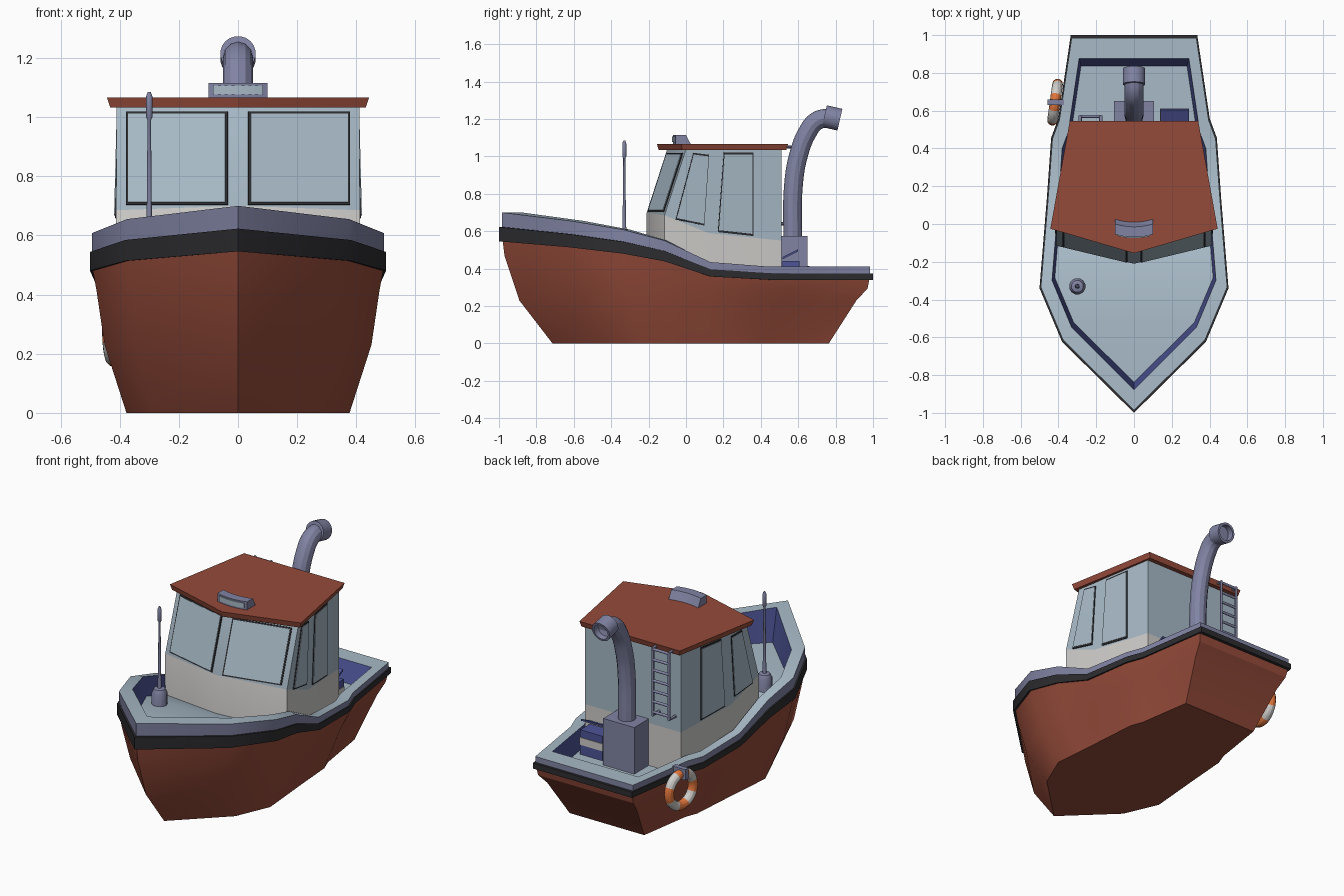
import bpy, bmesh, math
from mathutils import Vector

if "Cube" in bpy.data.objects:
    bpy.data.objects.remove(bpy.data.objects["Cube"])


def material(name, r, g, b):
    m = bpy.data.materials.new(name)
    m.use_nodes = True
    m.diffuse_color = (r, g, b, 1)
    m.node_tree.nodes["Principled BSDF"].inputs["Base Color"].default_value = (r, g, b, 1)
    return m


RED = material("rust red", .30, .07, .042)
PALE = material("pale blue grey", .39, .49, .57)
WHITE = material("off white", .62, .61, .59)
LAVENDER = material("lavender grey", .22, .23, .37)
BLUE = material("deep blue", .075, .09, .31)
BLACK = material("rubber black", .026, .026, .03)
ORANGE = material("buoy orange", .75, .18, .045)


def finish(obj):
    """Smooth shading that keeps hard edges."""
    bpy.ops.object.select_all(action='DESELECT')
    obj.select_set(True)
    bpy.context.view_layer.objects.active = obj
    bpy.ops.object.shade_smooth_by_angle(angle=math.radians(28))
    return obj


def loft(name, rings, mats):
    """Skin a stack of rings; mats is one material, or start cap + bands + end cap."""
    if not isinstance(mats, list):
        mats = [mats] * (len(rings) + 1)
    slots = list(dict.fromkeys(mats))
    bm = bmesh.new()
    loops = [[bm.verts.new(p) for p in ring] for ring in rings]
    n = len(loops[0])
    for a, b, mat in zip(loops, loops[1:], mats[1:]):
        for i in range(n):
            j = (i + 1) % n
            bm.faces.new((a[i], a[j], b[j], b[i])).material_index = slots.index(mat)
    for loop, mat in ((loops[0], mats[0]), (loops[-1], mats[-1])):
        for i in range(n // 2):      # strips across, so a bent cap stays clean
            ids = dict.fromkeys((i, i + 1, n - 1 - i, (n - i) % n))
            bm.faces.new([loop[k] for k in ids]).material_index = slots.index(mat)
    bmesh.ops.recalc_face_normals(bm, faces=bm.faces)
    mesh = bpy.data.meshes.new(name)
    bm.to_mesh(mesh)
    bm.free()
    for m in slots:
        mesh.materials.append(m)
    obj = bpy.data.objects.new(name, mesh)
    bpy.context.collection.objects.link(obj)
    return finish(obj)


def mirrored(pts):
    """Close a half outline with its reflection in x."""
    return pts + [(-x, y, z) for x, y, z in reversed(pts) if x > 0]


def box(name, x, y, z, mat):
    return loft(name, [[(x[0], y[0], h), (x[1], y[0], h), (x[1], y[1], h), (x[0], y[1], h)]
                       for h in z], mat)


def lathe(name, base, axis, profile, mat, sides=20):
    """Turn (distance, radius) pairs about an axis."""
    axis = Vector(axis).normalized()
    u = axis.orthogonal().normalized()
    v = axis.cross(u)
    turn = [math.tau * k / sides for k in range(sides)]
    return loft(name, [[Vector(base) + axis * d + (u * math.cos(t) + v * math.sin(t)) * r
                        for t in turn] for d, r in profile], mat)


def tube(name, path, radius, mat, curved=False):
    curve = bpy.data.curves.new(name, 'CURVE')
    curve.dimensions = '3D'
    curve.bevel_depth, curve.bevel_resolution = radius, 4
    curve.use_fill_caps = True
    spline = curve.splines.new('BEZIER')
    spline.bezier_points.add(len(path) - 1)
    for point, co in zip(spline.bezier_points, path):
        point.co = co
        point.handle_left_type = point.handle_right_type = 'AUTO' if curved else 'VECTOR'
    spline.resolution_u = 8 if curved else 1
    curve.materials.append(mat)
    obj = bpy.data.objects.new(name, curve)
    bpy.context.collection.objects.link(obj)
    bpy.ops.object.select_all(action='DESELECT')
    obj.select_set(True)
    bpy.context.view_layer.objects.active = obj
    bpy.ops.object.convert(target='MESH')
    return finish(bpy.context.view_layer.objects.active)


# Hull: half outline of the rail (x, y, height), bow to stern
RAIL = [(0, -.985, .70), (.375, -.615, .655), (.493, -.335, .608), (.475, -.115, .55),
        (.455, .13, .435), (.432, .45, .41), (.395, .55, .41), (.33, .985, .41)]


def hull_ring(sx, sy, height, shift=0):
    return mirrored([(x * sx, y * sy + shift, height(z)) for x, y, z in RAIL])


def band(z):
    return .035 + (z - .41) * .145


def strip_top(z):
    return z - band(z)


def strip_low(z):
    return z - 2 * band(z)


loft("hull", [
    hull_ring(.765, .75, lambda z: 0, .025),
    hull_ring(.915, .915, lambda z: .23, .01),
    hull_ring(.97, .985, lambda z: strip_low(z) * .86),
    hull_ring(.995, .995, strip_low),
    hull_ring(1.015, 1.015, strip_low),
    hull_ring(1.015, 1.015, strip_top),
    hull_ring(1, 1, strip_top),
    hull_ring(1, 1, lambda z: z),
    hull_ring(.88, .89, lambda z: z),
    hull_ring(.85, .85, lambda z: min(z - .12, .5)),
], [RED] * 4 + [BLACK] * 3 + [LAVENDER, PALE, BLUE, PALE])


# Cabin: white skirt below, pale walls leaning back at the front
def side_x(y):
    return min(.412, .41 - .167 * y)


skirt = [(0, -.21, .70), (side_x(-.115), -.115, .685), (side_x(.12), .12, .59), (side_x(.51), .51, .55)]
head = [(0, -.10), (side_x(0), 0), (side_x(.14), .14), (side_x(.51), .51)]
loft("cabin", [mirrored([(x, y, .27) for x, y, z in skirt]), mirrored(skirt),
               mirrored([(x, y, 1.04) for x, y in head])], [WHITE, WHITE, PALE, PALE])

# Roof with flared edge
roof = [(0, -.155), (.443, -.025), (.34, .545)]
loft("roof", [mirrored([(x * s, (y - .2) * s + .2, z) for x, y in roof])
              for s, z in ((.975, 1.033), (1, 1.066))], RED)


# Windows: thin pale panes over slightly larger dark frames
def window(name, pts, out):
    pts = [Vector(p) for p in pts]
    out = Vector(out).normalized()
    mid = sum(pts, Vector()) / len(pts)
    for part, grow, lift, mat in (("frame", 1.05, .004, BLACK), ("pane", 1, .007, PALE)):
        outline = [mid + (p - mid) * grow for p in pts]
        loft(name + "_" + part, [[p - out * .002 for p in outline],
                                 [p + out * lift for p in outline]], mat)


def front_y(x, z):
    return -.21 + .24 * x + (z - .7) * .32


for s, label in ((1, "left"), (-1, "right")):
    window(label + "_front_window", [(s * x, front_y(x, z), z) for x, z in
           ((.042, .71), (.37, .71), (.37, 1.01), (.042, 1.01))], (s * .24, -1, .32))
    for kind, corners in (("side_window", ((-.05, .67), (.095, .64), (.12, 1), (.04, 1.01))),
                          ("door_window", ((.175, .605), (.355, .585), (.355, 1.01), (.205, 1.01)))):
        window(label + "_" + kind, [(s * side_x(y), y, z) for y, z in corners], (s, .16, 0))


# Roof lamp: curved housing with a pale lens
def lamp(name, half, section, mat):
    steps = [k / 4 - 1 for k in range(9)]
    loft(name, [[(half * t, y - .015 * (1 - (half * t / .1) ** 2), z) for y, z in section]
                for t in steps], mat)


lamp("lamp_housing", .1, [(-.055, 1.06), (-.055, 1.115), (.0, 1.115), (.028, 1.06)], LAVENDER)
lamp("lamp_lens", .085, [(-.06, 1.077), (-.06, 1.107), (-.053, 1.107), (-.053, 1.077)], PALE)

# Funnel on its engine box
box("engine_box", (-.105, .105), (.505, .65), (.28, .575), LAVENDER)
tube("funnel_pipe", [(0, .57, .55), (0, .575, .85), (0, .6, 1.0), (0, .65, 1.13),
                     (0, .70, 1.19), (0, .775, 1.208)], .05, LAVENDER, curved=True)
lathe("funnel_mouth", (0, .74, 1.215), (0, .97, -.22),
      [(0, .045), (0, .06), (.085, .06), (.085, .047), (.045, .047)], LAVENDER)

# Mast on the foredeck
lathe("mast", (-.3, -.33, .45), (0, 0, 1),
      [(0, .044), (.11, .044), (.135, .032), (.14, .012), (.23, .009), (.54, .006),
       (.55, .011), (.62, .011), (.635, .005)], LAVENDER, 12)

# Ladder on the back wall
rails = (-.285, -.175)
for x, label in zip(rails, ("right", "left")):
    tube(label + "_ladder_rail", [(x, .5, .64), (x, .57, .64), (x, .57, 1.05), (x, .5, 1.05)],
         .009, LAVENDER)
for k in range(7):
    z = .66 + k * .064
    tube("ladder_rung", [(rails[0], .57, z), (rails[1], .57, z)], .008, LAVENDER)

# Crate with a white stripe and a tilted lid
box("crate", (.14, .29), (.515, .608), (.28, .44), BLUE)
box("crate_stripe", (.138, .292), (.52, .612), (.35, .395), WHITE)
loft("crate_lid", [[(.14, .515, z), (.29, .515, z), (.29, .6, z + .042), (.14, .6, z + .042)]
                   for z in (.45, .462)], BLUE)

# Lifebuoy hanging on the right side, banded by angle
bpy.ops.mesh.primitive_torus_add(major_radius=.097, minor_radius=.028, major_segments=32,
                                 minor_segments=12, location=(-.418, .645, .28),
                                 rotation=(0, math.pi / 2, -.14))
buoy = bpy.context.object
buoy.name = "lifebuoy"
for m in (ORANGE, WHITE):
    buoy.data.materials.append(m)
for face in buoy.data.polygons:
    angle = math.atan2(face.center.y, face.center.x)
    face.material_index = round(angle / (math.pi / 4)) % 2
finish(buoy)
box("buoy_hook", (-.458, -.37), (.63, .66), (.35, .415), LAVENDER)
